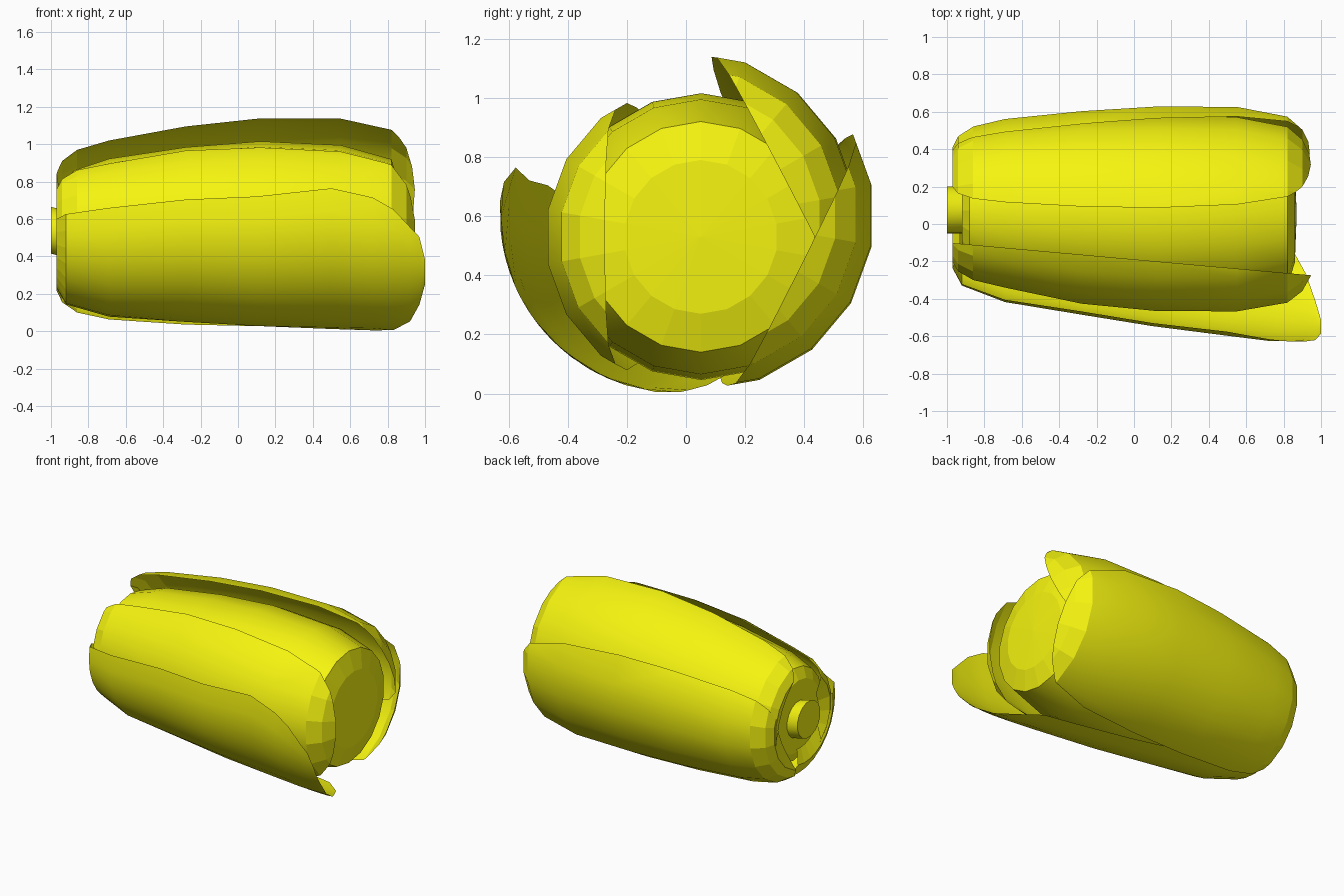
import bpy, bmesh
from math import sin, cos, radians
from mathutils import Vector

if "Cube" in bpy.data.objects:
    bpy.data.objects.remove(bpy.data.objects["Cube"])

mat = bpy.data.materials.new("leaf_yellow")
mat.diffuse_color = (0.92, 0.91, 0.005, 1)
mat.use_nodes = True
mat.node_tree.nodes["Principled BSDF"].inputs["Base Color"].default_value = mat.diffuse_color
REAR = (0.075, 0.54)      # leaf axis position at the stem end


def axis_at(x, front, reach):
    t = min(1, max(0, (x + 1) / reach))
    return [a + (b - a) * t for a, b in zip(REAR, front)]


def finish(name, bm):
    # long sides are smooth, the curled ends stay faceted
    bm.normal_update()
    for f in bm.faces:
        f.smooth = abs(f.normal.x) < 0.4
    me = bpy.data.meshes.new(name)
    bm.to_mesh(me)
    bm.free()
    me.materials.append(mat)
    ob = bpy.data.objects.new(name, me)
    bpy.context.collection.objects.link(ob)
    return ob


def shell(profile, front, spans=None, segs=18, reach=1.2):
    """Sweep arcs about the x axis; profile = (x, radius), spans = angle range per station."""
    bm = bmesh.new()
    rows = []
    for i, (x, r) in enumerate(profile):
        cy, cz = axis_at(x, front, reach)
        a0, a1 = spans[i] if spans else (10, 370)
        row = []
        for k in range(segs + 1):
            a = radians(a0 + (a1 - a0) * k / segs)
            row.append(bm.verts.new((x, cy + r * cos(a), cz + r * sin(a))))
        rows.append(row)
    for lo, hi in zip(rows, rows[1:]):
        for k in range(segs):
            bm.faces.new((lo[k], lo[k + 1], hi[k + 1], hi[k]))
    bmesh.ops.remove_doubles(bm, verts=bm.verts, dist=1e-4)
    bmesh.ops.recalc_face_normals(bm, faces=bm.faces)
    return bm


def cut_leaf(name, front, radius, p, q, tip, tilt, rear):
    """Leaf = hollow barrel trimmed by a slightly tilted plane through p and q (y, z)."""
    back = rear * radius
    prof = [(-0.93, 0.2), (-0.97, 0.68 * back), (-0.94, 0.8 * back), (-0.86, 0.91 * back),
            (-0.69, back), (-0.28, 0.94 * radius), (0.12, radius), (0.55, radius),
            (0.82, 0.91 * radius), (0.9, 0.79 * radius), (tip, 0.6 * radius),
            (tip + 0.005, 0.35 * radius)]
    bm = shell(prof, front)
    n = Vector((0, q[1] - p[1], p[0] - q[0])).normalized()
    co = Vector((0.9, *p))
    if n.dot(Vector((0.9, *front)) - co) > 0:
        n = -n
    n.x = -tilt
    bmesh.ops.bisect_plane(bm, geom=bm.verts[:] + bm.edges[:] + bm.faces[:],
                           plane_co=co, plane_no=n.normalized(), clear_inner=True)
    finish(name, bm)


# inner head
core = [(-0.92, 0), (-0.92, 0.25), (-0.88, 0.32), (-0.69, 0.385), (-0.28, 0.45), (0.12, 0.485),
        (0.55, 0.465), (0.82, 0.39), (0.86, 0.26), (0.87, 0)]
finish("inner_head", shell(core, (0.05, 0.53)))

# stem stub
finish("stem", shell([(-0.9, 0.127), (-1.0, 0.127), (-1.0, 0)], (0.075, 0.515), segs=16, reach=0.01))

# wrapped leaves
cut_leaf("inner_front_leaf", (0.05, 0.53), 0.525, (-0.27, 0.98), (-0.27, 0.1), 0.955, 0.09, 0.79)
cut_leaf("upper_back_leaf", (0.0, 0.575), 0.58, (0.2, 0.98), (0.43, 0.54), 0.955, 0.035, 0.83)
cut_leaf("lower_back_leaf", (0.045, 0.605), 0.59, (0.58, 0.82), (0.25, 0.16), 0.955, 0.05, 0.85)

# loose outer front leaf with an open rounded tip
outer = [(-0.93, 0.22), (-0.97, 0.31), (-0.92, 0.4), (-0.69, 0.475), (-0.28, 0.52), (0.1, 0.56),
         (0.5, 0.59), (0.72, 0.605), (0.83, 0.61), (0.92, 0.61), (0.97, 0.61), (1.0, 0.61)]
spans = [(168, 280), (169, 285), (168, 285), (167, 285), (165, 280), (166, 276),
         (164, 272), (170, 270), (176, 262), (185, 246), (190, 230), (202, 216)]
finish("outer_front_leaf", shell(outer, (-0.02, 0.61), spans, 9, 1.7))
